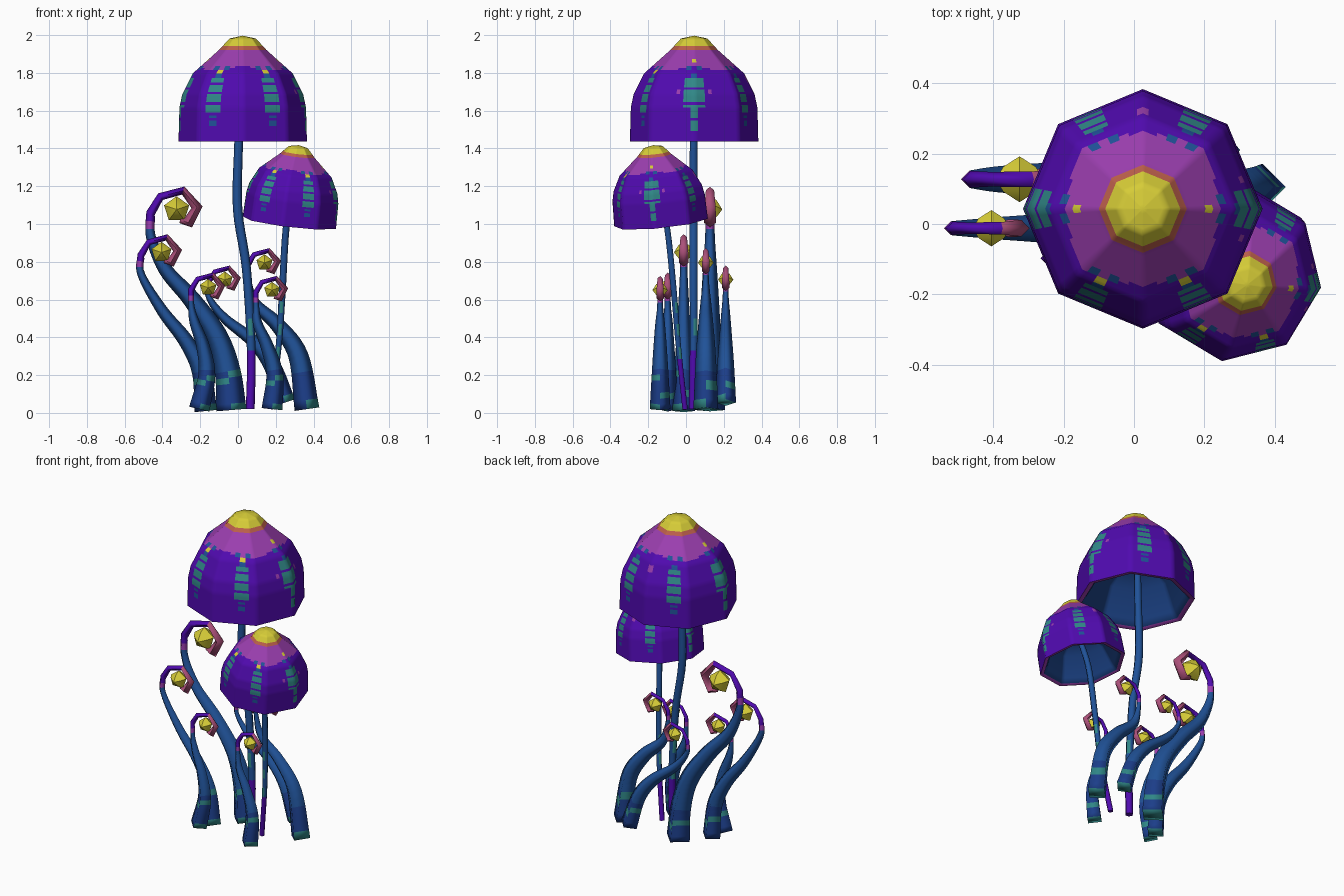
import bpy, bmesh, math
from mathutils import Vector, Matrix

if "Cube" in bpy.data.objects:
    bpy.data.objects.remove(bpy.data.objects["Cube"])

# ---------- colours ----------
def lin(c):
    c /= 255
    return c / 12.92 if c < 0.04 else ((c + 0.055) / 1.055) ** 2.4

COLOURS = {
    "purple": (80, 10, 175), "violet": (155, 62, 175), "orange": (188, 95, 75),
    "rose": (172, 80, 122), "yellow": (214, 204, 55), "teal": (48, 135, 135),
    "blue": (32, 82, 152), "navy": (28, 62, 138), "deep_blue": (26, 64, 130)}
NAMES = list(COLOURS)
MATS = []
for name, rgb in COLOURS.items():
    m = bpy.data.materials.new(name)
    m.diffuse_color = (*[lin(c) for c in rgb], 1)
    m.use_nodes = True
    m.node_tree.nodes["Principled BSDF"].inputs["Base Color"].default_value = m.diffuse_color
    MATS.append(m)

def finish(name, bm, smooth):
    bmesh.ops.remove_doubles(bm, verts=bm.verts, dist=1e-5)
    bmesh.ops.recalc_face_normals(bm, faces=bm.faces)
    me = bpy.data.meshes.new(name)
    bm.to_mesh(me)
    bm.free()
    for m in MATS:
        me.materials.append(m)
    ob = bpy.data.objects.new(name, me)
    bpy.context.collection.objects.link(ob)
    bpy.ops.object.select_all(action='DESELECT')
    ob.select_set(True)
    bpy.context.view_layer.objects.active = ob
    bpy.ops.object.shade_smooth_by_angle(angle=math.radians(smooth))
    return ob

def skin(bm, rings, colour, caps=None):
    """Bridge rings of points; colour(centre, row, column) names the material."""
    vs = [[bm.verts.new(p) for p in ring] for ring in rings]
    n = len(vs[0])
    for i in range(len(vs) - 1):
        for j in range(n):
            k = (j + 1) % n
            f = bm.faces.new((vs[i][j], vs[i][k], vs[i + 1][k], vs[i + 1][j]))
            f.material_index = NAMES.index(colour(f.calc_center_median(), i, j))
    if caps:
        for row, c in zip((vs[0], vs[-1]), caps):
            bm.faces.new(row).material_index = NAMES.index(c)

# ---------- mushroom caps: eight-sided domes with a hollow underside ----------
OUTER = [(0, .56), (.07, .545), (.125, .485), (.265, .36), (.32, .25), (.335, .18), (.34, 0)]
INNER = [(.31, .005), (.285, .04), (.22, .2), (.1, .28), (0, .3)]
COLS = 12

def octagon(r, z):
    pts = []
    for s in range(8):
        a, b = [Vector((r * math.cos(t), r * math.sin(t), z))
                for t in (s * math.pi / 4, (s + 1) * math.pi / 4)]
        pts += [a.lerp(b, k / COLS) for k in range(COLS)]
    return pts

def cap_colour(c, i, last):
    if i >= last:
        return "violet" if i == last else "deep_blue"
    ang = math.atan2(c.y, c.x)
    deg = math.degrees(ang)
    a = abs((deg + 30) % 60 - 30)              # angle from the nearest streak
    side = abs(math.sin(ang)) < .4             # streaks facing left and right
    if c.z > .508:
        return "yellow"
    if c.z > .49:
        return "orange"
    if side and a < 5 and .415 < c.z < .44 or not side and a < 2.5 and c.y < 0 and .36 < c.z < .38:
        return "yellow"
    if 5 < a < 11 and .375 < c.z < .395:       # dots flanking each streak
        return "blue"
    if c.z > .405 - .03 * abs(math.sin(2 * ang)):
        return "violet"
    if a < 5 and .34 < c.z < .36:
        return "blue"
    if side and .06 < c.z < .335 and a < (9 if c.z > .18 else 5) and i % 6:
        return "teal"
    if not side and a < 8 and .14 < c.z < .335 and i % 4:
        return "teal"
    if a < 4 and .08 < c.z < .14 and i % 3:
        return "blue"
    if abs(deg - 90) < 5 and .31 < c.z < .35 or 15 < abs(deg) < 20 and .25 < c.z < .28:
        return "violet"
    return "purple"

def cap(name, matrix):
    prof = [OUTER[0]]
    for (r0, z0), (r1, z1) in zip(OUTER, OUTER[1:]):
        n = math.ceil(math.hypot(r1 - r0, z1 - z0) / .015)
        prof += [(r0 + (r1 - r0) * k / n, z0 + (z1 - z0) * k / n) for k in range(1, n + 1)]
    last = len(prof) - 1
    bm = bmesh.new()
    skin(bm, [octagon(r, z) for r, z in prof + INNER], lambda c, i, j: cap_colour(c, i, last))
    bm.transform(matrix)
    finish(name, bm, 60)

cap("large_cap", Matrix.Translation((.025, .043, 1.437)))
tilt = Vector((0, 0, 1)).rotation_difference(Vector((.12, -.1, 1))).to_matrix().to_4x4()
cap("small_cap", Matrix.Translation((.272, -.132, 1.008)) @ tilt
    @ Matrix.Rotation(math.radians(-8.5), 4, 'Z') @ Matrix.Scale(.74, 4))

# ---------- tubes ----------
def spline(pts, n):
    """Catmull-Rom through (x, y, z, radius) points."""
    p = [Vector(q) for q in pts]
    p = [2 * p[0] - p[1]] + p + [2 * p[-1] - p[-2]]
    out = []
    for a, b, c, d in zip(p, p[1:], p[2:], p[3:]):
        for k in range(n):
            t = k / n
            out.append(.5 * (2 * b + (c - a) * t + (2 * a - 5 * b + 4 * c - d) * t * t
                             + (3 * b - a - 3 * c + d) * t ** 3))
    return out + [p[-2]]

def tube_rings(path, sides):
    rings = []
    for i, p in enumerate(path):
        t = path[min(i + 1, len(path) - 1)].xyz - path[max(i - 1, 0)].xyz
        n = Vector((t.z, 0, -t.x)).normalized()
        rings.append([p.xyz + p.w * (math.cos(a) * n + math.sin(a) * Vector((0, 1, 0)))
                      for a in [2 * math.pi * k / sides for k in range(sides)]])
    return rings

# thin stems carrying the caps
def stem_colour(c, i, j):
    if c.z < .3:
        return "purple"
    return "teal" if c.z < .62 and (i * 2 + j) % 4 == 0 else "blue"

STEMS = {
    "large_stem": [(.065, .035, .02, .023), (.07, .04, .33, .023), (.045, .04, .76, .024),
                   (-.002, .04, 1.08, .025), (.003, .04, 1.42, .023), (.01, .04, 1.73, .02)],
    "small_stem": [(.17, -.005, .02, .016), (.215, -.04, .35, .016), (.235, -.065, .65, .018),
                   (.255, -.1, .98, .018), (.295, -.15, 1.21, .016)]}
for name, pts in STEMS.items():
    bm = bmesh.new()
    skin(bm, tube_rings(spline(pts, 5), 6), stem_colour, ("purple", "blue"))
    finish(name, bm, 65)

# ---------- curled tendrils with a bulb in each curl ----------
CURL = [(-.135, -.15, .026), (-.138, -.02, .024), (-.085, .068, .021),
        (.035, .1, .022), (.108, .012, .03), (.062, -.07, .032), (.02, -.055, .018)]

def tendril(tag, y, centre, s, base_r, stem):
    cx, cz = centre
    curl = [(cx + s * x, y, cz + s * z, r * s) for x, z, r in CURL]
    n = len(stem)
    top_r = .027 * s
    root = [(x, y, z, base_r + (top_r - base_r) * (k / n) ** .95)
            for k, (x, z) in enumerate(stem)]
    path = spline(root + curl[:2], 6) + [Vector(q) for q in curl[2:]]
    last = len(path) - 2

    def colour(c, i, j):
        if i > last - 3:
            return "rose"
        if i > last - 7:
            return "purple"
        if i > last - 9:
            return "violet"
        if c.z < .22:
            return "teal" if (i * 3 + j * 2) % 5 == 1 else "navy"
        return "blue"

    bm = bmesh.new()
    skin(bm, tube_rings(path, 4), colour, ("teal", "rose"))
    finish("tendril_" + tag, bm, 95)

    # bulb: five-sided double cone pointing front and back
    r = .07 * s
    bm = bmesh.new()
    rings = [[Vector((cx + q * r * math.cos(a), y + d * r, cz + q * r * math.sin(a)))
              for a in [math.pi * (.4 * k + .1) for k in range(5)]]
             for d, q in ((-.93, 0), (-.5, .7), (0, 1), (.5, .7), (.93, 0))]
    skin(bm, rings, lambda c, i, j: "yellow")
    finish("bulb_" + tag, bm, 40)

tendril("tall_left", .127, (-.325, 1.077), 1, .08,
        [(-.035, .015), (-.055, .22), (-.115, .41), (-.245, .6), (-.385, .76)])
tendril("far_left", -.012, (-.405, .85), .79, .06,
        [(-.17, .01), (-.195, .22), (-.275, .38), (-.4, .54)])
tendril("front_left", -.097, (-.158, .663), .66, .055,
        [(-.205, .02), (-.165, .2), (-.185, .35), (-.23, .48)])
tendril("back", .21, (-.07, .705), .62, .055,
        [(.25, .055), (.18, .25), (.08, .38), (-.07, .5)])
tendril("right", .105, (.14, .795), .64, .066,
        [(.365, .02), (.32, .3), (.215, .46), (.09, .58)])
tendril("front_right", -.137, (.18, .65), .62, .055,
        [(.18, .02), (.195, .2), (.155, .35), (.105, .47)])
